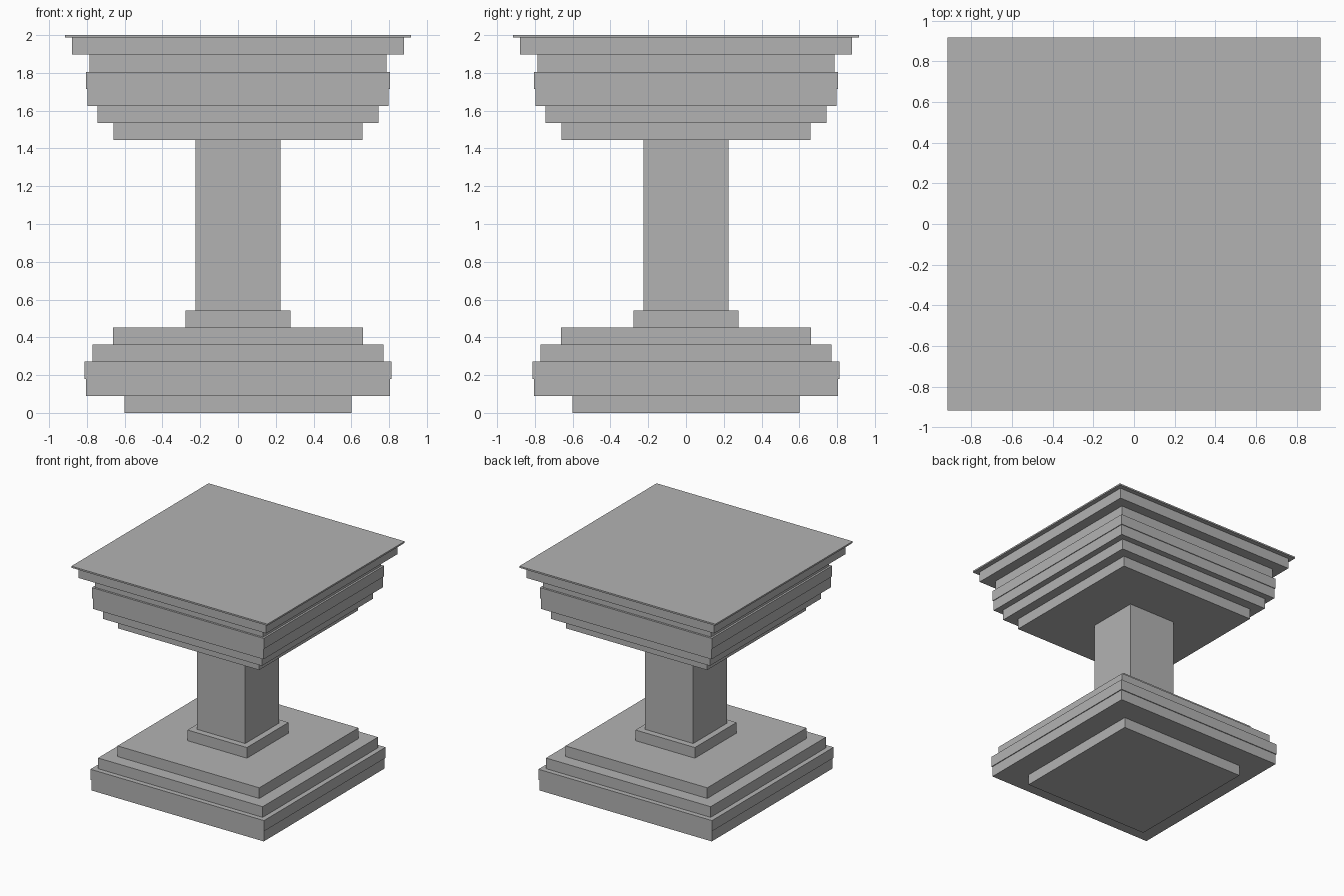
import bpy
import bmesh
from mathutils import Matrix

cube = bpy.data.objects.get("Cube")
if cube:
    bpy.data.objects.remove(cube, do_unlink=True)

# One plain stone grey
stone = bpy.data.materials.new("stone_grey")
stone.use_nodes = True
grey = (0.45, 0.45, 0.45, 1.0)
stone.diffuse_color = grey
stone.node_tree.nodes["Principled BSDF"].inputs["Base Color"].default_value = grey


def square_block(name, half, bottom, top):
    """Square slab centred on the z axis."""
    bm = bmesh.new()
    place = Matrix.Translation((0, 0, (bottom + top) / 2))
    size = Matrix.Diagonal((2 * half, 2 * half, top - bottom, 1))
    bmesh.ops.create_cube(bm, size=1, matrix=place @ size)
    mesh = bpy.data.meshes.new(name)
    bm.to_mesh(mesh)
    bm.free()
    mesh.materials.append(stone)
    bpy.context.collection.objects.link(bpy.data.objects.new(name, mesh))


COURSE = 0.0903  # height of one stone course


def stack(z, courses):
    """Pile equal courses upwards from z and return the final height."""
    for name, half in courses:
        square_block(name, half, z, z + COURSE)
        z += COURSE
    return z


# Stepped base
base_top = stack(0, [
    ("plinth_foot", 0.6),
    ("plinth_lower_slab", 0.805),
    ("plinth_upper_slab", 0.812),
    ("lower_step", 0.77),
    ("upper_step", 0.663),
    ("column_collar", 0.278),
])

# Square column
capital_bottom = base_top + 10 * COURSE
square_block("column", 0.226, base_top, capital_bottom)

# Flared capital
capital_top = stack(capital_bottom, [
    ("capital_lower_step", 0.66),
    ("capital_upper_step", 0.744),
    ("capital_lower_band", 0.798),
    ("capital_upper_band", 0.804),
    ("capital_neck", 0.787),
    ("capital_cornice", 0.878),
])

# Thin top plate
square_block("top_plate", 0.917, capital_top, 2.0)
